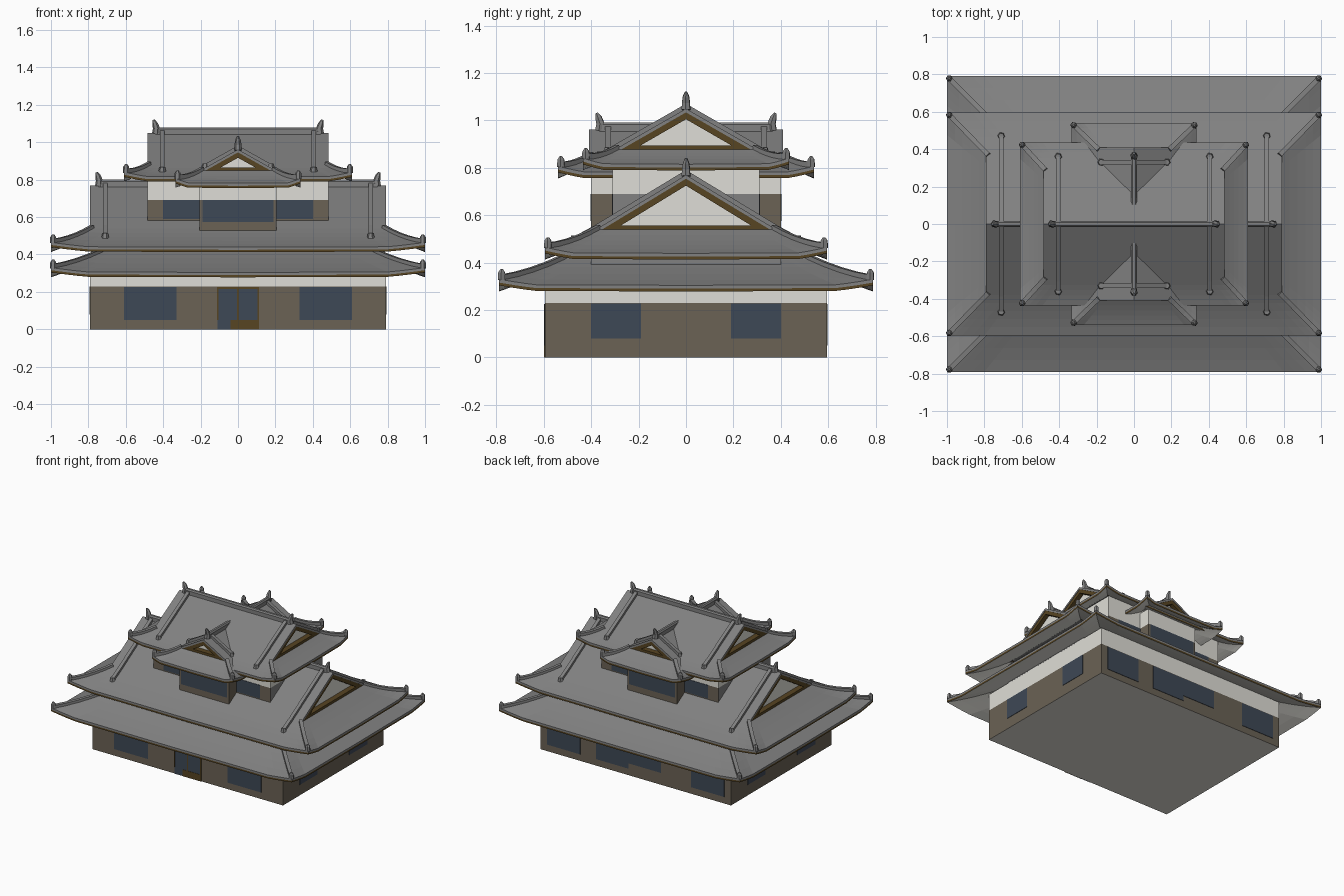
import bpy, bmesh, math
from mathutils import Vector

if "Cube" in bpy.data.objects:
    bpy.data.objects.remove(bpy.data.objects["Cube"])


def material(name, r, g, b):
    m = bpy.data.materials.new(name)
    m.diffuse_color = (r, g, b, 1)
    m.use_nodes = True
    m.node_tree.nodes["Principled BSDF"].inputs["Base Color"].default_value = m.diffuse_color
    return m


TILE = material("roof tile grey", .22, .22, .22)
WHITE = material("white plaster", .74, .73, .68)
BOARD = material("brown wall", .145, .122, .09)
WOOD = material("trim wood", .095, .058, .016)
GLASS = material("window blue", .048, .065, .092)


def finish(name, bm, mats):
    bmesh.ops.remove_doubles(bm, verts=bm.verts, dist=1e-5)
    bmesh.ops.recalc_face_normals(bm, faces=bm.faces)
    me = bpy.data.meshes.new(name)
    bm.to_mesh(me)
    bm.free()
    for m in mats:
        me.materials.append(m)
    ob = bpy.data.objects.new(name, me)
    bpy.context.collection.objects.link(ob)
    return ob


def box(name, x0, x1, y0, y1, z0, z1, mat):
    bm = bmesh.new()
    bmesh.ops.create_cube(bm, size=1)
    for v in bm.verts:
        v.co = ((x0 + x1) / 2 + v.co.x * (x1 - x0), (y0 + y1) / 2 + v.co.y * (y1 - y0),
                (z0 + z1) / 2 + v.co.z * (z1 - z0))
    return finish(name, bm, [mat])


def prism(name, poly, u0, u1, mat, place):
    """Extrude a (v, z) outline along the ridge direction u."""
    bm = bmesh.new()
    a = [bm.verts.new(place(u0, v, z)) for v, z in poly]
    b = [bm.verts.new(place(u1, v, z)) for v, z in poly]
    bm.faces.new(a)
    bm.faces.new(b)
    for i in range(len(a)):
        j = (i + 1) % len(a)
        bm.faces.new((a[i], a[j], b[j], b[i]))
    return finish(name, bm, [mat])


def tube(name, pts, radii, mat, sides=4):
    """Sweep a regular section along a path with varying radius."""
    bm = bmesh.new()
    pts = [Vector(p) for p in pts]
    rings = []
    for i, p in enumerate(pts):
        d = (pts[min(i + 1, len(pts) - 1)] - pts[max(i - 1, 0)]).normalized()
        ref = Vector((0, 0, 1)) if abs(d.z) < .8 else Vector((.6, .8, 0))
        n = d.cross(ref).normalized()
        m = d.cross(n)
        ring = []
        for k in range(sides):
            a = (k + .5) * math.tau / sides
            ring.append(bm.verts.new(p + radii[i] * (n * math.cos(a) + m * math.sin(a))))
        rings.append(ring)
    for a, b in zip(rings, rings[1:]):
        for k in range(sides):
            j = (k + 1) % sides
            bm.faces.new((a[k], a[j], b[j], b[k]))
    bm.faces.new(rings[0])
    bm.faces.new(rings[-1])
    return finish(name, bm, [mat])


def along_x(u, v, z):
    return (u, v, z)


def along_y(u, v, z):
    return (v, u, z)


LIFT, THICK = .026, .026
SPAN = [-1, -.96, -.92, -.86, -.8, 0, .8, .86, .92, .96, 1]
STEPS = [0, .2, .4, .6, .8, 1]


def eave_z(t, s, z0, z1):
    corner = max(0, (abs(s) - .76) / .24) ** 1.3
    return z0 + (z1 - z0) * (.75 * t + .25 * t * t) + LIFT * corner * (1 - t) ** 2


def eave_ring(name, U, V, G, v1, z0, z1, place):
    """Four eave sides with upswept corners, wooden lower edge, plastered soffit, hip ridges."""
    bm = bmesh.new()
    prof = [(t, 0) for t in STEPS] + [(t, THICK) for t in reversed(STEPS)] + [(0, .014)]
    n = len(STEPS)
    for end in (0, 1):
        for sg in (-1, 1):
            rows = []
            for t, drop in prof:
                lu, lv = U + (G - U) * t, V + (v1 - V) * t
                rows.append([bm.verts.new(place(*((sg * lu, s * lv) if end else (s * lu, sg * lv)),
                             eave_z(t, s, z0, z1) - drop)) for s in SPAN])
            for r in range(len(rows)):
                a, b = rows[r], rows[(r + 1) % len(rows)]
                for k in range(len(SPAN) - 1):
                    f = bm.faces.new((a[k], a[k + 1], b[k + 1], b[k]))
                    f.material_index = 1 if r == 2 * n - 1 else 2 if n <= r < 2 * n - 1 else 0
    finish(name + "_eaves", bm, [TILE, WOOD, WHITE])
    for su in (-1, 1):
        for sv in (-1, 1):
            path = [place(su * (U + (G - U) * t - .012), sv * (V + (v1 - V) * t - .012),
                          eave_z(t, 1, z0, z1) + .006) for t in STEPS]
            tube(name + "_hip_ridge", path, [.018] * len(path), TILE)
            x, y, z = path[0]
            tube(name + "_corner_finial", [(x, y, z - .01), (x, y, z + .022), (x, y, z + .036)],
                 [.018, .016, .006], TILE, 6)


def hip_gable_roof(name, U, V, G, v1, z0, zg, za, v_end, place):
    """Hip-and-gable roof: eaves, gable slab, white gables, ridges and finials."""
    eave_ring(name, U, V, G, v1, z0, zg, place)

    def chevron(top, bottom, w):
        return [(w, zg - top), (0, za - top), (-w, zg - top),
                (-w, zg - bottom), (0, za - bottom), (w, zg - bottom)]
    prism(name + "_slopes", chevron(0, .016, v1), -G, G, TILE, place)
    prism(name + "_gable_wall", [(v1 - .03, zg - .02), (0, za - .025), (-v1 + .03, zg - .02)],
          -G + .045, G - .045, WHITE, place)
    w = v1 - .02
    prism(name + "_gable_sill", [(w, zg - .02), (w, zg - .003), (-w, zg - .003), (-w, zg - .02)],
          -G, G, TILE, place)
    for sg in (-1, 1):
        # brown boards framing the gable
        frame = [(v1, zg - .014), (0, za - .014), (-v1, zg - .014), (-v1 + .055, zg - .014),
                 (0, za - .045), (v1 - .055, zg - .014)]
        prism(name + "_barge_board", frame, sg * (G - .035), sg * (G - .003), WOOD, place)
        w = v1 - .02
        prism(name + "_gable_beam", [(w, zg - .012), (w - .03, zg + .016), (-w + .03, zg + .016), (-w, zg - .012)],
              sg * (G - .046), sg * (G - .004), WOOD, place)
        # descending ridges beside the gable
        for sv in (-1, 1):
            vm = min(v_end, v1)
            pts = [(0, za), (vm, zg + (za - zg) * (1 - vm / v1))]
            if v_end > v1:
                pts.append((v_end, eave_z((V - v_end) / (V - v1), 0, z0, zg)))
            path = [place(sg * (G - .08), sv * v, z + .006) for v, z in pts]
            tube(name + "_descending_ridge", path, [.018] * len(path), TILE)
            x, y, z = path[-1]
            tube(name + "_ridge_stop", [(x, y, z - .012), (x, y, z + .016)], [.021, .016], TILE, 6)
        # curved end ornament
        e = G - .045
        horn = [(e, -.005), (e - .004, .025), (e + .004, .05), (e + .012, .07)]
        tube(name + "_ridge_ornament", [place(sg * u, 0, za + z) for u, z in horn],
             [.02, .019, .015, .006], TILE, 6)
    prism(name + "_main_ridge", [(.015, za - .015), (.015, za + .02), (.008, za + .03),
          (-.008, za + .03), (-.015, za + .02), (-.015, za - .015)], -G + .045, G - .045, TILE, place)


# Ground storey
base = box("ground_storey_wall", -.79, .79, -.595, .595, 0, .23, BOARD)
base.data.materials.append(WHITE)
for p in base.data.polygons:
    p.material_index = 1 if p.normal.z < -.5 else 0
box("ground_storey_plaster", -.79, .79, -.595, .595, .23, .355, WHITE)
E = .003
for sx in (-1, 1):
    for sy in (-1, 1):
        x = sx * .79
        box("side_window", x - E, x + E, *sorted((sy * .19, sy * .40)), .08, .228, GLASS)
    box("front_window", *sorted((sx * .33, sx * .61)), -.595 - E, -.595 + E, .05, .225, GLASS)
    box("back_window", *sorted((sx * .46, sx * .735)), .595 - E, .595 + E, .05, .225, GLASS)
box("back_middle_window", .06, .33, .592, .598, .05, .225, GLASS)
box("back_middle_window", -.21, .06, .592, .598, .09, .225, GLASS)

# Front door
box("door_panel", -.11, .11, -.598, -.592, 0, .22, GLASS)
for x0, x1, z0, z1 in ((-.113, -.105, .05, .225), (.105, .113, 0, .225), (-.113, .113, .215, .225),
                       (-.005, .005, .05, .22), (-.04, .11, 0, .05)):
    box("door_trim", x0, x1, -.6, -.593, z0, z1, WOOD)

# Skirt roof over the ground storey, and the low wall above it
eave_ring("skirt_roof", 1, .79, .68, .47, .304, .445, along_x)
box("middle_wall", -.785, .785, -.40, .40, .36, .50, TILE)

# Middle roof
hip_gable_roof("middle_roof", 1, .595, .79, .38, .439, .54, .77, .47, along_x)

# Upper storey: boarded below, plastered above, grey lower end walls
lower = box("upper_storey_boards", -.485, .485, -.31, .31, .50, .69, BOARD)
lower.data.materials.append(TILE)
for p in lower.data.polygons:
    p.material_index = 1 if abs(p.normal.x) > .5 else 0
box("upper_storey_plaster", -.485, .485, -.31, .31, .69, .845, WHITE)

# Projecting bays, front and back
box("bay_boards", -.205, .205, -.40, .40, .49, .69, BOARD)
box("bay_plaster", -.205, .205, -.40, .40, .69, .81, WHITE)
for sy in (-1, 1):
    y = sy * .40
    box("bay_window", -.19, .19, y - E, y + E, .575, .69, GLASS)
    y = sy * .31
    for sx in (-1, 1):
        box("upper_window", *sorted((sx * .206, sx * .40)), y - E, y + E, .59, .69, GLASS)

# Top roof and the crossing bay roof
hip_gable_roof("top_roof", .61, .435, .485, .30, .815, .878, 1.05, .36, along_x)
hip_gable_roof("bay_roof", .54, .335, .41, .20, .781, .85, .962, .175, along_y)
